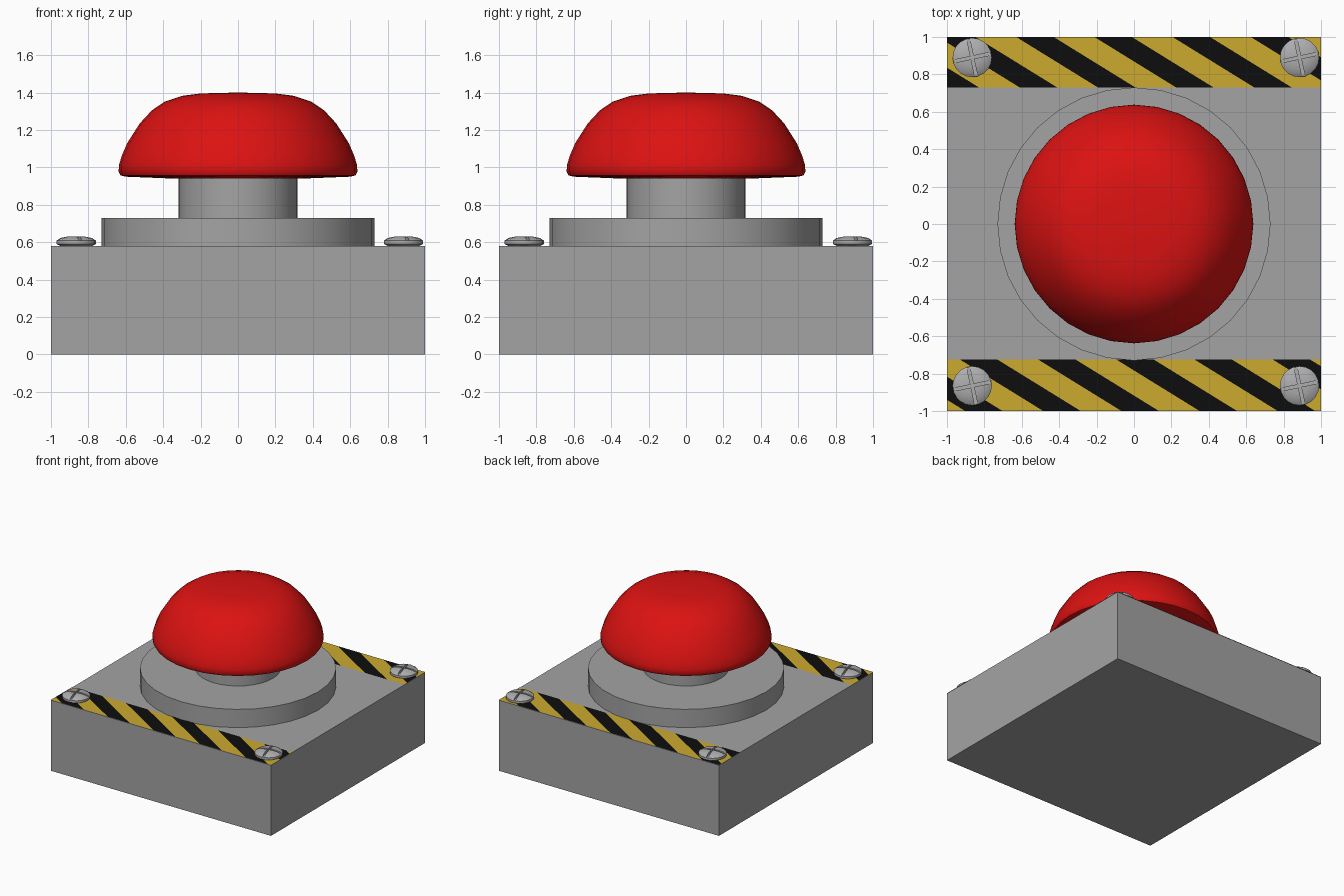
import bpy, bmesh, math
from mathutils import Vector, Matrix

if "Cube" in bpy.data.objects:
    bpy.data.objects.remove(bpy.data.objects["Cube"])


def material(name, rgb):
    m = bpy.data.materials.new(name)
    m.diffuse_color = (*rgb, 1)
    m.use_nodes = True
    m.node_tree.nodes["Principled BSDF"].inputs["Base Color"].default_value = m.diffuse_color
    return m


GREY = material("housing grey", (0.37, 0.37, 0.37))
RED = material("button red", (0.72, 0.006, 0.006))
YELLOW = material("warning yellow", (0.60, 0.40, 0.028))
BLACK = material("stripe black", (0.004, 0.004, 0.004))
STEEL = material("screw steel", (0.42, 0.42, 0.43))


def add_object(name, bm, *mats):
    bmesh.ops.recalc_face_normals(bm, faces=bm.faces)
    me = bpy.data.meshes.new(name)
    bm.to_mesh(me)
    bm.free()
    for m in mats:
        me.materials.append(m)
    ob = bpy.data.objects.new(name, me)
    bpy.context.collection.objects.link(ob)
    return ob


def smooth(ob, angle=35):
    bpy.ops.object.select_all(action='DESELECT')
    ob.select_set(True)
    bpy.context.view_layer.objects.active = ob
    bpy.ops.object.shade_smooth_by_angle(angle=math.radians(angle))


def box(name, lo, hi, mat):
    bm = bmesh.new()
    lo, hi = Vector(lo), Vector(hi)
    mtx = Matrix.Translation((lo + hi) / 2) @ Matrix.Diagonal((*(hi - lo), 1))
    bmesh.ops.create_cube(bm, size=1, matrix=mtx)
    return add_object(name, bm, mat)


def lathe(name, profile, mat, sides=32, centre=(0, 0, 0)):
    """Revolve (radius, z) points, starting and ending on the axis."""
    bm = bmesh.new()
    vs = [bm.verts.new((r, 0, z)) for r, z in profile]
    es = [bm.edges.new(p) for p in zip(vs, vs[1:])]
    bmesh.ops.spin(bm, geom=vs + es, cent=(0, 0, 0), axis=(0, 0, 1),
                   angle=math.tau, steps=sides, use_duplicate=False)
    bmesh.ops.remove_doubles(bm, verts=bm.verts, dist=1e-4)
    bmesh.ops.translate(bm, verts=bm.verts, vec=centre)
    ob = add_object(name, bm, mat)
    smooth(ob)
    return ob


# Housing, collar and stem
TOP = 0.58
box("housing", (-1, -1, 0), (1, 1, TOP), GREY)
lathe("collar", [(0, TOP), (0.73, TOP), (0.73, 0.73), (0, 0.73)], GREY)
lathe("stem", [(0, 0.73), (0.318, 0.73), (0.318, 0.96), (0, 0.96)], GREY)

# Mushroom button
lathe("button", [(0, 0.94), (0.35, 0.94), (0.60, 0.95), (0.628, 0.957),
                 (0.638, 0.975), (0.637, 1.01), (0.622, 1.06), (0.592, 1.13),
                 (0.525, 1.235), (0.46, 1.305), (0.39, 1.352), (0.30, 1.382),
                 (0.20, 1.395), (0, 1.40)], RED)


# Hazard strips: plates cut along slanted lines, alternating colours
def hazard_strip(name, y_low, y_high, first_x):
    period, black, slant = 0.418, 0.20, 1.62
    bm = bmesh.new()
    z = TOP + 0.003
    bm.faces.new([bm.verts.new(p) for p in ((-1, y_low, z), (1, y_low, z),
                                            (1, y_high, z), (-1, y_high, z))])
    for k in range(-2, 6):
        for off in (0, black):
            bmesh.ops.bisect_plane(
                bm, geom=bm.verts[:] + bm.edges[:] + bm.faces[:],
                plane_co=(first_x + k * period + off, y_high, z),
                plane_no=(1, slant, 0))
    for f in bm.faces:
        c = f.calc_center_median()
        u = c.x - (y_high - c.y) * slant - first_x
        f.material_index = 1 if u % period < black else 0
    return add_object(name, bm, YELLOW, BLACK)


hazard_strip("back_hazard_strip", 0.73, 1, -0.63)
hazard_strip("front_hazard_strip", -1, -0.725, -0.93)


# Cross-head screws
def screw(name, x, y):
    head = lathe(name, [(0, TOP), (0.085, TOP), (0.105, 0.59), (0.105, 0.608),
                        (0.085, 0.622), (0.045, 0.63), (0, 0.632)],
                 STEEL, 20, (x, y, 0))
    for i in range(2):
        slot = box(f"{name}_slot_cutter_{i}", (-0.15, -0.008, -0.02),
                   (0.15, 0.008, 0.05), STEEL)
        slot.location = (x, y, 0.63)
        slot.rotation_euler.z = math.radians(12 + 90 * i)
        slot.hide_render = True
        slot.hide_set(True)
        mod = head.modifiers.new("slot", 'BOOLEAN')
        mod.operation = 'DIFFERENCE'
        mod.solver = 'EXACT'
        mod.object = slot


for side, x in (("left", -0.865), ("right", 0.885)):
    for end, y in (("front", -0.865), ("back", 0.89)):
        screw(f"{end}_{side}_screw", x, y)
